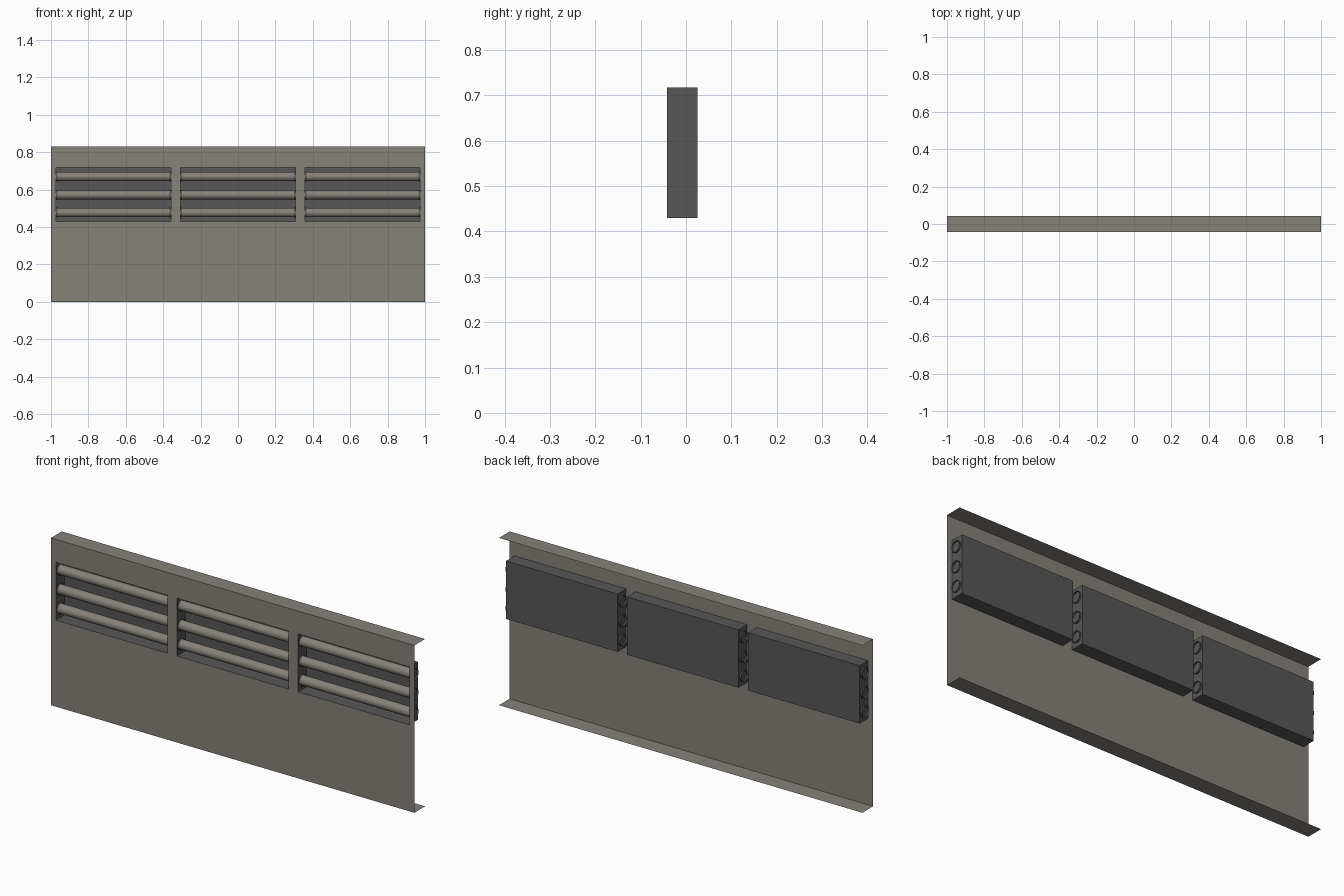
import bpy, bmesh, math
from mathutils import Matrix

if "Cube" in bpy.data.objects:
    bpy.data.objects.remove(bpy.data.objects["Cube"])

W, H, D = 1.0, 0.832, 0.042            # half width, height, half depth
Z0, Z1, BACK = 0.43, 0.718, 0.025      # box bottom, top and back
CENTRES = (-0.666, 0.0, 0.666)
HALF = 0.307
ROD_Z = (0.477, 0.572, 0.67)
ROD_Y, ROD_R = -0.009, 0.024


def material(name, rgb):
    m = bpy.data.materials.new(name)
    m.diffuse_color = (*rgb, 1)
    m.use_nodes = True
    m.node_tree.nodes["Principled BSDF"].inputs["Base Color"].default_value = m.diffuse_color
    return m


METAL = material("warm grey metal", (0.24, 0.22, 0.195))
DARK = material("dark grey", (0.095, 0.095, 0.095))


def finish(name, bm, mat):
    bmesh.ops.remove_doubles(bm, verts=bm.verts, dist=1e-5)
    me = bpy.data.meshes.new(name)
    bm.to_mesh(me)
    bm.free()
    me.materials.append(mat)
    ob = bpy.data.objects.new(name, me)
    bpy.context.collection.objects.link(ob)
    return ob


def quad(bm, *pts):
    bm.faces.new([bm.verts.new(p) for p in pts])


def tube(name, x0, x1, z, r, mat):
    # open-ended tube along x
    bm = bmesh.new()
    bmesh.ops.create_cone(bm, cap_ends=False, segments=24, radius1=r, radius2=r, depth=x1 - x0,
                          matrix=Matrix.Translation(((x0 + x1) / 2, ROD_Y, z))
                          @ Matrix.Rotation(math.pi / 2, 4, 'Y'))
    for f in bm.faces:
        f.smooth = True
    return finish(name, bm, mat)


# sheet front panel with three openings and folded top and bottom flanges
bm = bmesh.new()
xs = [-W] + [c + s * HALF for c in CENTRES for s in (-1, 1)] + [W]
zs = [0, Z0, Z1, H]
for i in range(len(xs) - 1):
    a, b = xs[i], xs[i + 1]
    for j in range(3):
        if not (j == 1 and i % 2 == 1):
            quad(bm, (a, -D, zs[j]), (b, -D, zs[j]), (b, -D, zs[j + 1]), (a, -D, zs[j + 1]))
    quad(bm, (a, -D, H), (b, -D, H), (b, D, H), (a, D, H))
    quad(bm, (a, D, 0), (b, D, 0), (b, -D, 0), (a, -D, 0))
finish("front_panel", bm, METAL)

for n, c in enumerate(CENTRES, 1):
    # open-fronted box behind the opening
    l, r = c - HALF, c + HALF
    bm = bmesh.new()
    quad(bm, (r, BACK, Z0), (l, BACK, Z0), (l, BACK, Z1), (r, BACK, Z1))
    quad(bm, (l, BACK, Z0), (l, -D, Z0), (l, -D, Z1), (l, BACK, Z1))
    quad(bm, (r, -D, Z0), (r, BACK, Z0), (r, BACK, Z1), (r, -D, Z1))
    quad(bm, (l, -D, Z1), (r, -D, Z1), (r, BACK, Z1), (l, BACK, Z1))
    quad(bm, (l, BACK, Z0), (r, BACK, Z0), (r, -D, Z0), (l, -D, Z0))
    finish(f"recess_box_{n}", bm, DARK)
    for k, z in enumerate(ROD_Z, 1):
        # rod and the short collars passing through both end walls
        tube(f"rod_{n}_{k}", l, r, z, ROD_R, METAL)
        for side, x in (("left", l), ("right", r)):
            tube(f"collar_{n}_{k}_{side}", x - 0.008, x + 0.008, z, ROD_R + 0.003, DARK)
